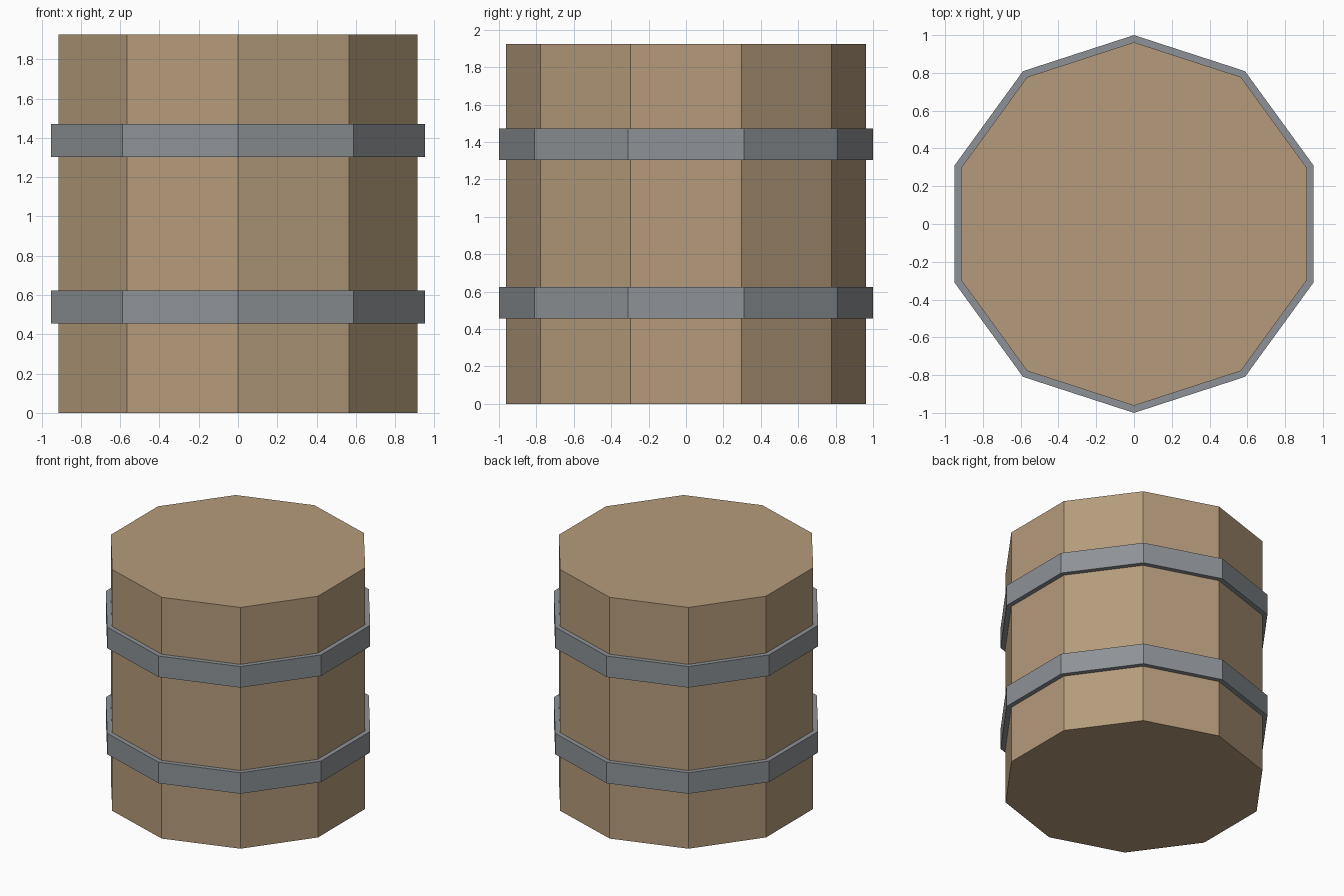
import bpy, bmesh
from math import sin, cos, tau

if "Cube" in bpy.data.objects:
    bpy.data.objects.remove(bpy.data.objects["Cube"])

SIDES = 10
HEIGHT = 1.925
BODY_R = 0.962
HOOP_R = 1.0


def material(name, rgb):
    mat = bpy.data.materials.new(name)
    mat.diffuse_color = (*rgb, 1)
    mat.use_nodes = True
    mat.node_tree.nodes["Principled BSDF"].inputs["Base Color"].default_value = mat.diffuse_color
    return mat


def ring(bm, radius, z):
    # Decagon with a corner pointing along +y and -y
    return [bm.verts.new((radius * sin(tau * i / SIDES), radius * cos(tau * i / SIDES), z))
            for i in range(SIDES)]


def bridge(bm, a, b):
    for i in range(SIDES):
        j = (i + 1) % SIDES
        bm.faces.new((a[i], a[j], b[j], b[i]))


def finish(bm, name, mat):
    bmesh.ops.recalc_face_normals(bm, faces=bm.faces)
    mesh = bpy.data.meshes.new(name)
    bm.to_mesh(mesh)
    bm.free()
    mesh.materials.append(mat)
    obj = bpy.data.objects.new(name, mesh)
    bpy.context.collection.objects.link(obj)


wood = material("wood", (0.46, 0.33, 0.20))
metal = material("metal", (0.27, 0.29, 0.31))

# Wooden body: straight ten-sided prism with flat lids
bm = bmesh.new()
bottom, top = ring(bm, BODY_R, 0), ring(bm, BODY_R, HEIGHT)
bridge(bm, bottom, top)
bm.faces.new(bottom)
bm.faces.new(top)
finish(bm, "barrel_body", wood)

# Metal hoops wrapped around the body
for name, z0, z1 in (("lower_hoop", 0.456, 0.624), ("upper_hoop", 1.303, 1.471)):
    bm = bmesh.new()
    inner = BODY_R - 0.005
    loops = [ring(bm, r, z) for r, z in
             ((HOOP_R, z0), (HOOP_R, z1), (inner, z1), (inner, z0))]
    for k in range(4):
        bridge(bm, loops[k], loops[(k + 1) % 4])
    finish(bm, name, metal)
